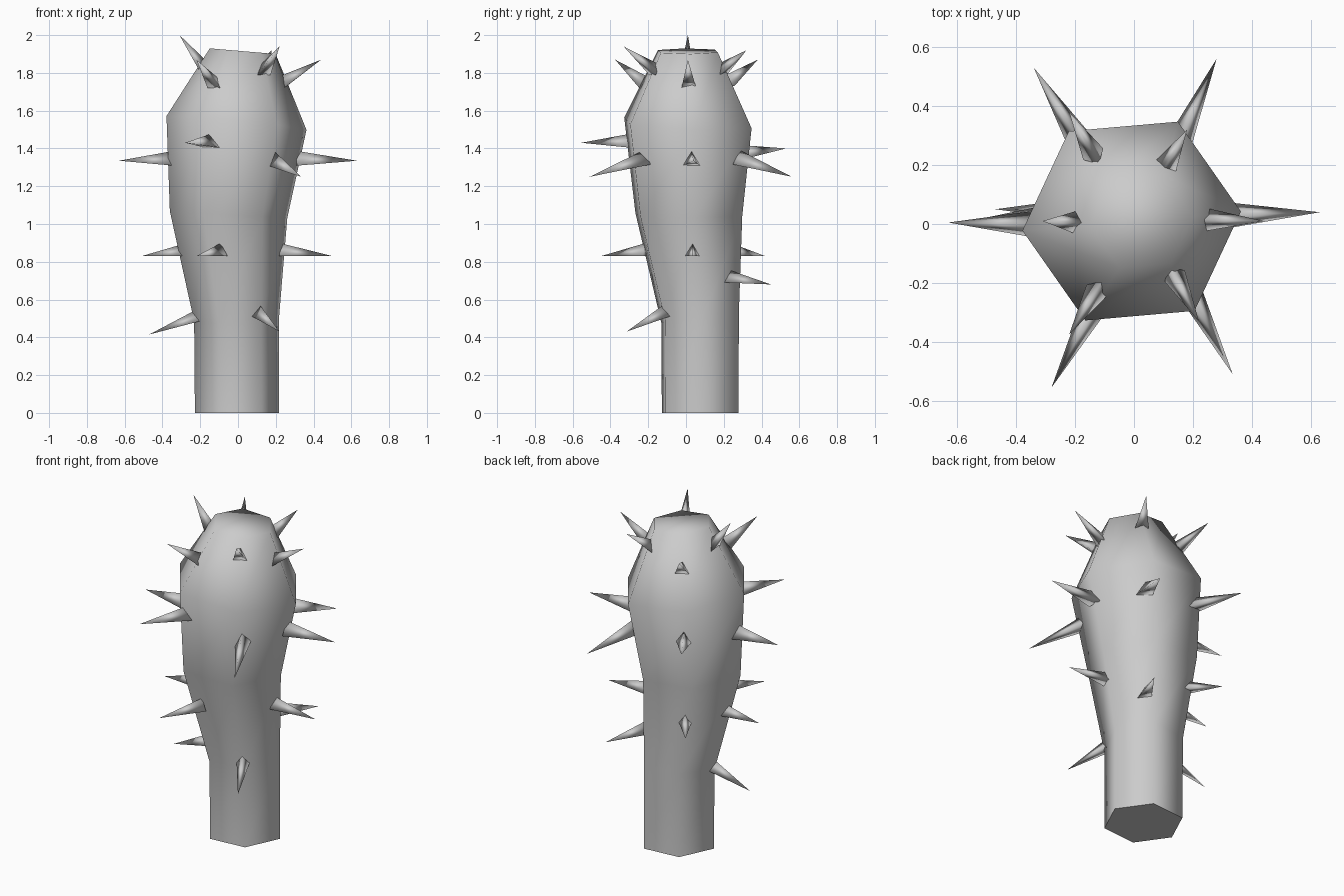
import bpy, bmesh
from math import cos, sin, radians
from mathutils import Vector


def finish(bm, name, angle):
    bmesh.ops.recalc_face_normals(bm, faces=bm.faces)
    mesh = bpy.data.meshes.new(name)
    bm.to_mesh(mesh)
    bm.free()
    mesh.shade_smooth()
    mesh.set_sharp_from_angle(angle=radians(angle))
    obj = bpy.data.objects.new(name, mesh)
    bpy.context.collection.objects.link(obj)
    return obj


# Club body: six-sided rings (centre x, y, z, radius, tilt along x, tilt along y)
rings = [
    (-0.005, 0.075, 0.00, 0.224, 0.00, 0.00),
    (-0.007, 0.075, 0.50, 0.226, 0.06, 0.10),
    (-0.050, 0.015, 1.05, 0.312, -0.06, 0.00),
    (-0.008, 0.010, 1.535, 0.372, -0.095, -0.04),
    (0.025, 0.010, 1.915, 0.175, -0.085, 0.00),
]
bm = bmesh.new()
loops = []
for cx, cy, cz, r, tx, ty in rings:
    loop = []
    for i in range(6):
        a = radians(5 + 60 * i)
        dx, dy = r * cos(a), r * sin(a)
        loop.append(bm.verts.new((cx + dx, cy + dy, cz + tx * dx + ty * dy)))
    loops.append(loop)
for lo, hi in zip(loops, loops[1:]):
    for i in range(6):
        j = (i + 1) % 6
        bm.faces.new((lo[i], lo[j], hi[j], hi[i]))
bm.faces.new(loops[0][::-1])
bm.faces.new(loops[-1])
finish(bm, "club_body", 80)

# Three-sided spikes: (base point, tip), one list per row
rows = {
    "upper_spikes": (0.045, [
        ((-0.19, 0.005, 1.83), (-0.31, 0.01, 2.0)),
        ((0.25, 0.015, 1.75), (0.44, 0.01, 1.87)),
        ((-0.13, -0.23, 1.75), (-0.22, -0.375, 1.87)),
        ((0.14, -0.18, 1.82), (0.22, -0.33, 1.94)),
        ((0.11, 0.20, 1.82), (0.18, 0.32, 1.92)),
        ((-0.14, 0.24, 1.76), (-0.22, 0.38, 1.87)),
    ]),
    "middle_spikes": (0.052, [
        ((-0.36, 0.0, 1.335), (-0.63, 0.005, 1.335)),
        ((-0.14, -0.29, 1.43), (-0.28, -0.555, 1.43)),
        ((0.19, -0.23, 1.335), (0.335, -0.51, 1.25)),
        ((0.33, 0.03, 1.335), (0.63, 0.04, 1.335)),
        ((0.16, 0.29, 1.335), (0.28, 0.56, 1.25)),
        ((-0.19, 0.29, 1.37), (-0.34, 0.53, 1.40)),
    ]),
    "lower_spikes": (0.045, [
        ((-0.29, 0.03, 0.852), (-0.51, 0.02, 0.83)),
        ((-0.10, -0.23, 0.852), (-0.22, -0.45, 0.83)),
        ((0.24, 0.035, 0.852), (0.50, 0.035, 0.83)),
        ((-0.17, 0.25, 0.852), (-0.29, 0.42, 0.83)),
        ((0.12, 0.24, 0.71), (0.23, 0.45, 0.68)),
        ((-0.21, 0.05, 0.505), (-0.47, 0.05, 0.415)),
        ((0.11, -0.11, 0.53), (0.22, -0.315, 0.43)),
    ]),
}
for name, (radius, spikes) in rows.items():
    bm = bmesh.new()
    for base, tip in spikes:
        base, tip = Vector(base), Vector(tip)
        axis = (tip - base).normalized()
        side = axis.cross(Vector((0, 0, 1))).normalized()
        up = side.cross(axis)
        base -= axis * 0.02
        apex = bm.verts.new(tip)
        tri = [bm.verts.new(base + radius * (cos(radians(a)) * up + sin(radians(a)) * side))
               for a in (0, 120, 240)]
        for i in range(3):
            bm.faces.new((tri[i], tri[(i + 1) % 3], apex))
        bm.faces.new(tri[::-1])
    finish(bm, name, 125)
